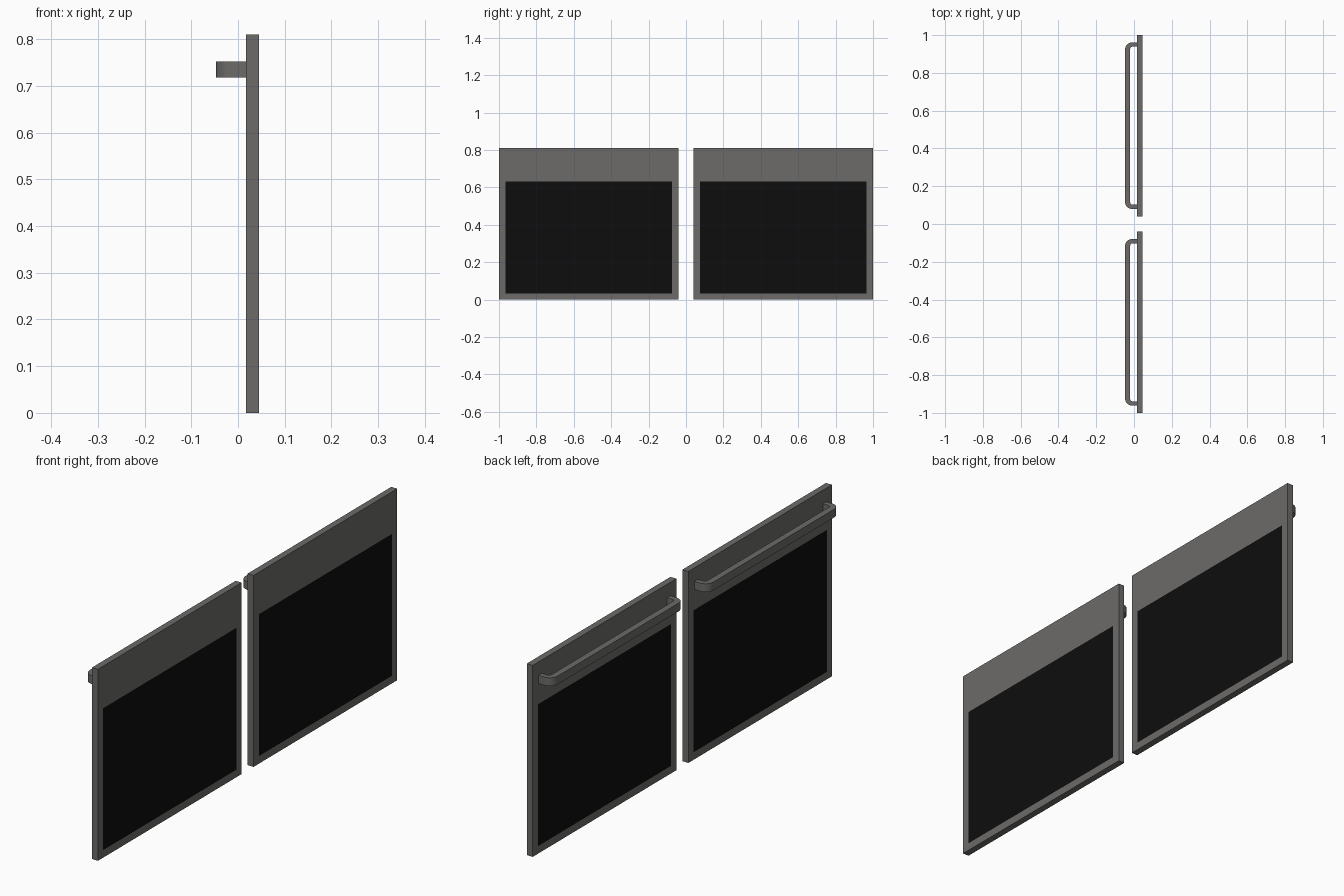
import bpy, bmesh, math
from mathutils import Vector

if "Cube" in bpy.data.objects:
    bpy.data.objects.remove(bpy.data.objects["Cube"])


def material(name, rgb):
    m = bpy.data.materials.new(name)
    m.diffuse_color = (*rgb, 1.0)
    m.use_nodes = True
    m.node_tree.nodes["Principled BSDF"].inputs["Base Color"].default_value = m.diffuse_color
    return m


STEEL = material("grey steel", (0.15, 0.147, 0.142))
GLASS = material("black glass", (0.004, 0.004, 0.004))

X0, X1 = 0.017, 0.045          # door thickness
Y0, Y1, HEIGHT = 0.04, 1.0, 0.81
WIN_Y, WIN_Z = (0.075, 0.965), (0.032, 0.632)


def finish(bm, name, mats):
    bmesh.ops.recalc_face_normals(bm, faces=bm.faces)
    mesh = bpy.data.meshes.new(name)
    bm.to_mesh(mesh)
    bm.free()
    for m in mats:
        mesh.materials.append(m)
    ob = bpy.data.objects.new(name, mesh)
    bpy.context.collection.objects.link(ob)
    return ob


def extrude_up(bm, pts, height):
    face = bm.faces.new([bm.verts.new(p) for p in pts])
    ret = bmesh.ops.extrude_face_region(bm, geom=[face])
    verts = [v for v in ret["geom"] if isinstance(v, bmesh.types.BMVert)]
    bmesh.ops.translate(bm, verts=verts, vec=(0, 0, height))


def door(side, s):
    # slab with a flush glass window cut into both broad faces
    bm = bmesh.new()
    extrude_up(bm, [(x, s * y, 0) for x, y in
                    ((X0, Y0), (X1, Y0), (X1, Y1), (X0, Y1))], HEIGHT)
    cuts = [((0, s * y, 0), (0, 1, 0)) for y in WIN_Y]
    cuts += [((0, 0, z), (0, 0, 1)) for z in WIN_Z]
    for co, no in cuts:
        bmesh.ops.bisect_plane(bm, geom=bm.verts[:] + bm.edges[:] + bm.faces[:],
                               plane_co=co, plane_no=no)
    bm.normal_update()
    for f in bm.faces:
        c = f.calc_center_median()
        if (abs(f.normal.x) > 0.9 and WIN_Y[0] < abs(c.y) < WIN_Y[1]
                and WIN_Z[0] < c.z < WIN_Z[1]):
            f.material_index = 1
    finish(bm, side + "_door", [STEEL, GLASS])


def rounded_u(xb, ya, yb, r):
    # U-shaped path from the door out to xb and back
    pts = [(X0, ya)]
    for cy, a0 in ((ya + r, 270), (yb - r, 180)):
        for i in range(9):
            a = math.radians(a0 - 90 * i / 8)
            pts.append((xb + r + r * math.cos(a), cy + r * math.sin(a)))
    return pts + [(X0, yb)]


def handle(side, s):
    # flat bar handle with rounded bends
    outer = rounded_u(-0.047, 0.08, 0.961, 0.036)
    inner = rounded_u(-0.02, 0.102, 0.939, 0.012)
    bm = bmesh.new()
    extrude_up(bm, [(x, s * y, 0.718) for x, y in outer + inner[::-1]], 0.035)
    ob = finish(bm, side + "_handle", [STEEL])
    bpy.context.view_layer.objects.active = ob
    ob.select_set(True)
    bpy.ops.object.shade_smooth_by_angle(angle=math.radians(30))
    ob.select_set(False)


for side, s in (("left", -1), ("right", 1)):
    door(side, s)
    handle(side, s)
